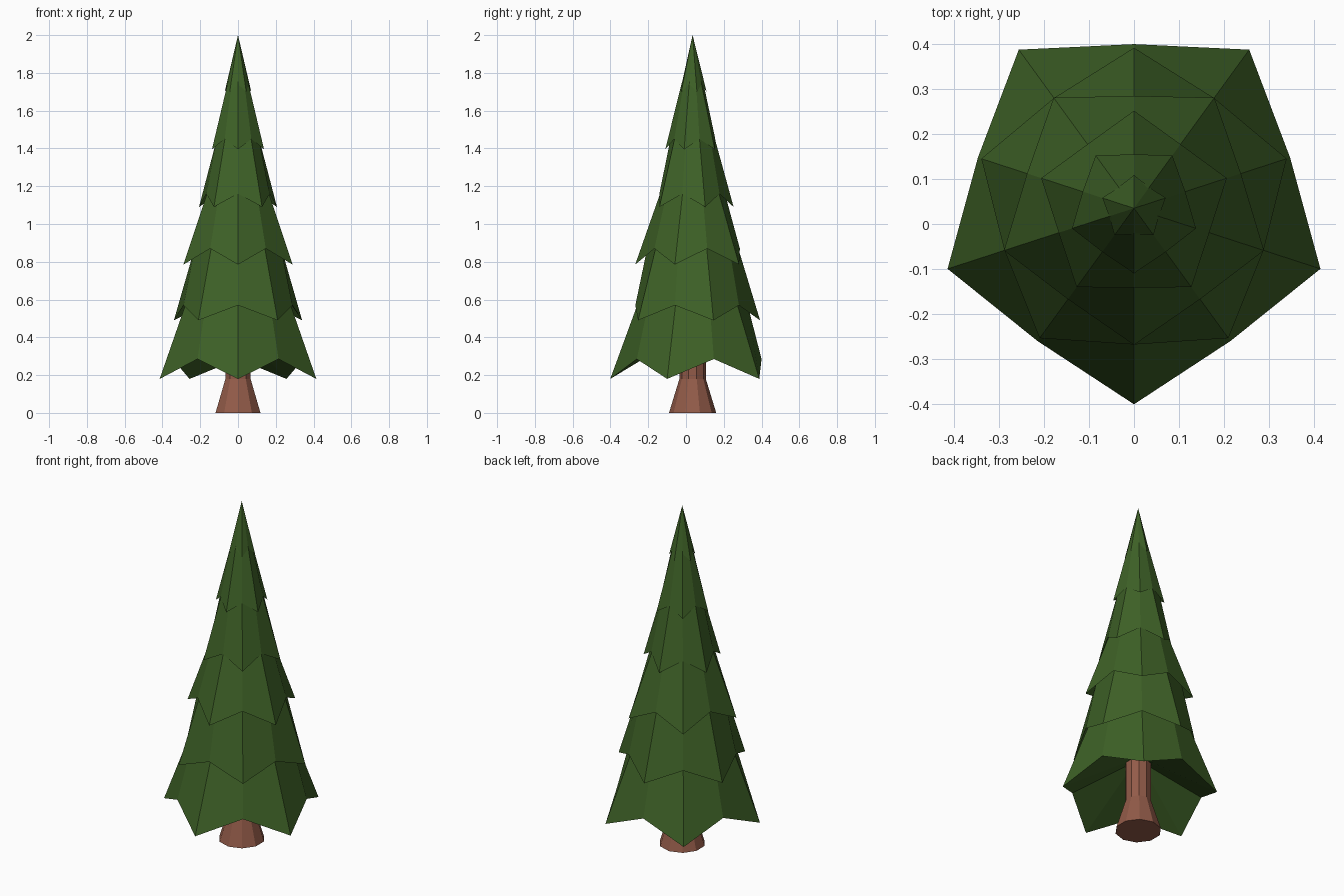
import bpy, bmesh, math

if "Cube" in bpy.data.objects:
    bpy.data.objects.remove(bpy.data.objects["Cube"])

CENTRE_Y = 0.035
SIDES = 10


def material(name, rgb):
    m = bpy.data.materials.new(name)
    m.diffuse_color = (*rgb, 1.0)
    m.use_nodes = True
    m.node_tree.nodes["Principled BSDF"].inputs["Base Color"].default_value = m.diffuse_color
    return m


def ring(bm, even, odd):
    """Ten vertices from the front; alternate (radius, height) pairs."""
    verts = []
    for i in range(SIDES):
        r, z = odd if i % 2 else even
        a = -math.pi / 2 + i * 2 * math.pi / SIDES
        verts.append(bm.verts.new((r * math.cos(a), CENTRE_Y + r * math.sin(a), z)))
    return verts


def bridge(bm, low, high):
    for i in range(SIDES):
        j = (i + 1) % SIDES
        bm.faces.new((low[i], low[j], high[j], high[i]))


def finish(bm, name, mat):
    bmesh.ops.recalc_face_normals(bm, faces=bm.faces[:])
    mesh = bpy.data.meshes.new(name)
    bm.to_mesh(mesh)
    bm.free()
    mesh.materials.append(mat)
    obj = bpy.data.objects.new(name, mesh)
    bpy.context.collection.objects.link(obj)


green = material("needle green", (0.048, 0.120, 0.020))
brown = material("bark brown", (0.290, 0.105, 0.066))

# Trunk: flared base and straight upper part
bm = bmesh.new()
rings = [ring(bm, p, p) for p in ((0.125, 0.0), (0.07, 0.18), (0.07, 0.42))]
for low, high in zip(rings, rings[1:]):
    bridge(bm, low, high)
bm.faces.new(rings[0])
bm.faces.new(rings[-1])
finish(bm, "trunk", brown)

# Foliage: five-pointed skirts, each turned half a step from the one below
# tip radius, tip height, notch radius, notch height
tiers = [
    (0.436, 0.18, 0.365, 0.285),
    (0.357, 0.49, 0.303, 0.57),
    (0.304, 0.785, 0.250, 0.87),
    (0.217, 1.09, 0.176, 1.16),
    (0.145, 1.395, 0.120, 1.45),
    (0.074, 1.70, 0.058, 1.74),
]
bm = bmesh.new()
inner = ring(bm, (0.068, 0.41), (0.068, 0.41))
for k, (tr, tz, nr, nz) in enumerate(tiers):
    tip, notch = (tr, tz), (nr, nz)
    rim = ring(bm, notch, tip) if k % 2 else ring(bm, tip, notch)
    bridge(bm, inner, rim)
    if k + 1 < len(tiers):
        # skirt top tucks in under the next rim
        top = (tiers[k + 1][2] * 0.95, tiers[k + 1][3] + 0.015)
        inner = ring(bm, top, top)
        bridge(bm, rim, inner)
    else:
        apex = bm.verts.new((0, CENTRE_Y, 2.0))
        for i in range(SIDES):
            bm.faces.new((rim[i], rim[(i + 1) % SIDES], apex))
finish(bm, "foliage", green)
